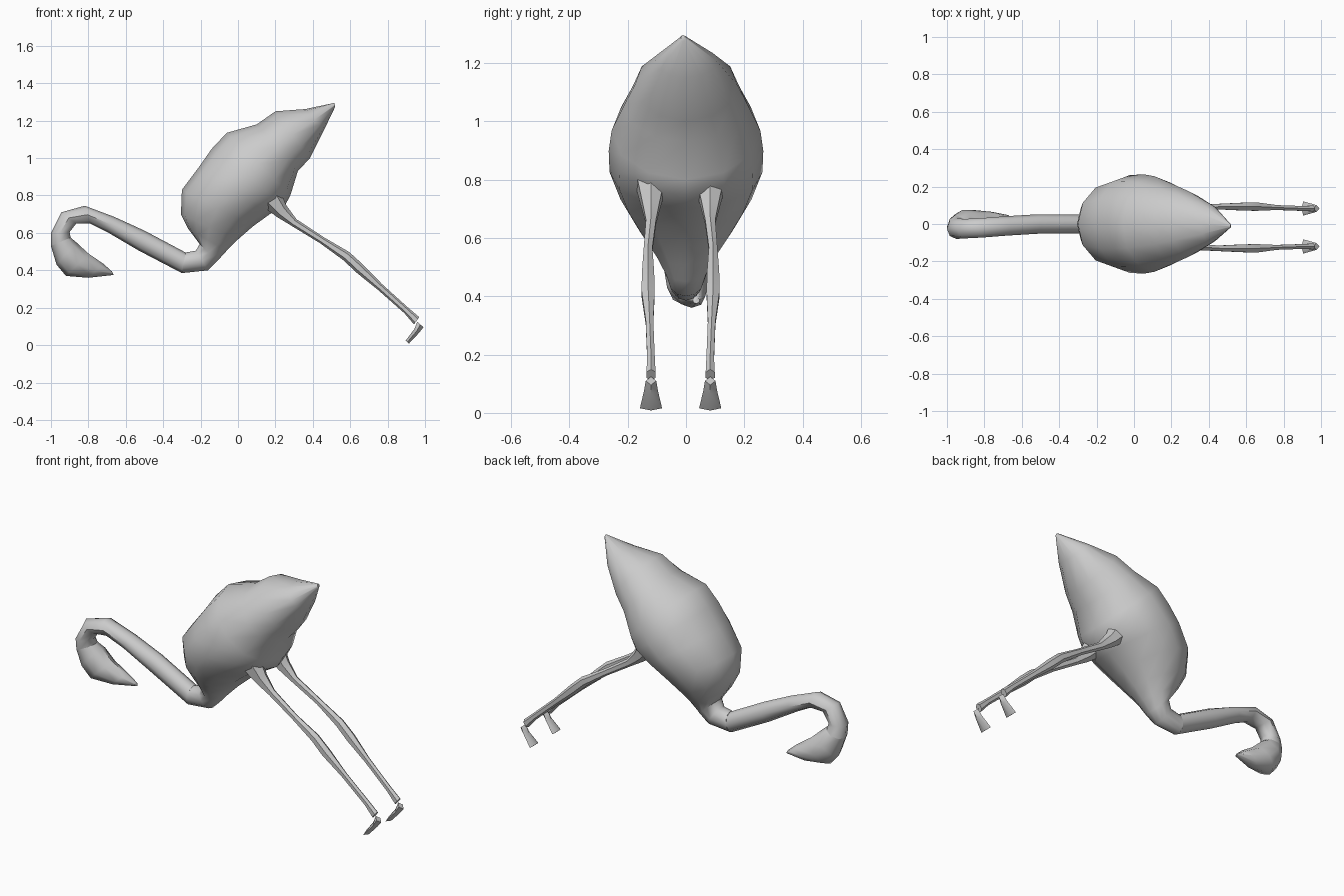
import bpy, bmesh, math
from mathutils import Vector


def loft(name, sections, sides):
    """Skin elliptical rings: (x1, z1, x2, z2, y centre, y half-width)."""
    bm = bmesh.new()
    rings = []
    for x1, z1, x2, z2, y, w in sections:
        a, b = Vector((x1, y, z1)), Vector((x2, y, z2))
        mid, half = (a + b) / 2, (a - b) / 2
        ring = []
        for i in range(sides):
            t = 2 * math.pi * i / sides
            ring.append(bm.verts.new(mid + half * math.cos(t) + Vector((0, w * math.sin(t), 0))))
        rings.append(ring)
    for r, s in zip(rings, rings[1:]):
        for i in range(sides):
            j = (i + 1) % sides
            bm.faces.new((r[i], r[j], s[j], s[i]))
    bm.faces.new(rings[0])
    bm.faces.new(rings[-1])
    bmesh.ops.recalc_face_normals(bm, faces=bm.faces)
    mesh = bpy.data.meshes.new(name)
    bm.to_mesh(mesh)
    bm.free()
    ob = bpy.data.objects.new(name, mesh)
    bpy.context.collection.objects.link(ob)
    bpy.ops.object.select_all(action='DESELECT')
    ob.select_set(True)
    bpy.context.view_layer.objects.active = ob
    bpy.ops.object.shade_smooth_by_angle(angle=math.radians(50))
    return ob


# Body, from the tail tip down to the base of the neck
base = (-0.28, 0.495, -0.30, 0.385, 0, 0.052)
loft("body", [
    (0.515, 1.295, 0.52, 1.275, -0.01, 0.008),
    (0.36, 1.262, 0.46, 1.15, 0, 0.105),
    (0.20, 1.25, 0.385, 1.00, 0, 0.175),
    (0.10, 1.18, 0.32, 0.93, 0, 0.212),
    (-0.06, 1.135, 0.28, 0.80, 0, 0.255),
    (-0.14, 1.05, 0.25, 0.745, 0, 0.265),
    (-0.21, 0.95, 0.17, 0.70, 0, 0.262),
    (-0.30, 0.83, 0.08, 0.635, 0, 0.225),
    (-0.305, 0.70, 0.00, 0.565, 0, 0.165),
    (-0.265, 0.62, -0.06, 0.505, 0, 0.115),
    (-0.205, 0.54, -0.11, 0.45, 0, 0.078),
    (-0.225, 0.505, -0.16, 0.40, 0, 0.06),
    base], 12)

# Neck, hooking over at the far end
throat = (-1.00, 0.53, -0.895, 0.575, -0.015, 0.06)
loft("neck", [
    base,
    (-0.50, 0.612, -0.53, 0.505, 0, 0.052),
    (-0.66, 0.685, -0.70, 0.605, -0.01, 0.052),
    (-0.82, 0.745, -0.79, 0.65, -0.02, 0.052),
    (-0.945, 0.71, -0.865, 0.65, -0.025, 0.052),
    (-1.00, 0.60, -0.90, 0.605, -0.025, 0.055),
    throat], 8)

# Head and bill
loft("head", [
    throat,
    (-0.97, 0.43, -0.865, 0.55, 0, 0.075),
    (-0.92, 0.37, -0.80, 0.49, 0.005, 0.07),
    (-0.80, 0.36, -0.72, 0.435, 0.02, 0.045),
    (-0.665, 0.375, -0.675, 0.395, 0.035, 0.012)], 8)

# Legs: (x, z, half thickness, y drift, half-width), with thigh and hock swellings
leg = [(0.17, 0.80, 0.07, 0.0, 0.06), (0.235, 0.715, 0.04, 0.0, 0.036),
       (0.30, 0.655, 0.022, 0.0, 0.02), (0.45, 0.56, 0.019, 0.01, 0.017),
       (0.58, 0.475, 0.027, 0.01, 0.024), (0.65, 0.41, 0.028, 0.01, 0.026),
       (0.76, 0.31, 0.019, 0.005, 0.015), (0.90, 0.185, 0.018, 0.0, 0.015),
       (0.955, 0.13, 0.024, 0.0, 0.018)]
foot = [(0.975, 0.11, 0.022, 0, 0.018), (0.955, 0.075, 0.016, 0, 0.024),
        (0.905, 0.016, 0.012, 0, 0.038)]


def limb(name, points, y0, sign, dx, dz, sides):
    loft(name, [(x + dx * r, z + dz * r, x - dx * r, z - dz * r, y0 + sign * dy, w)
                for x, z, r, dy, w in points], sides)


for side, y0, sign in (("left", 0.083, 1), ("right", -0.12, -1)):
    limb(side + "_leg", leg, y0, sign, 0.58, 0.81, 6)
    limb(side + "_foot", foot, y0, sign, 0.76, -0.65, 4)
